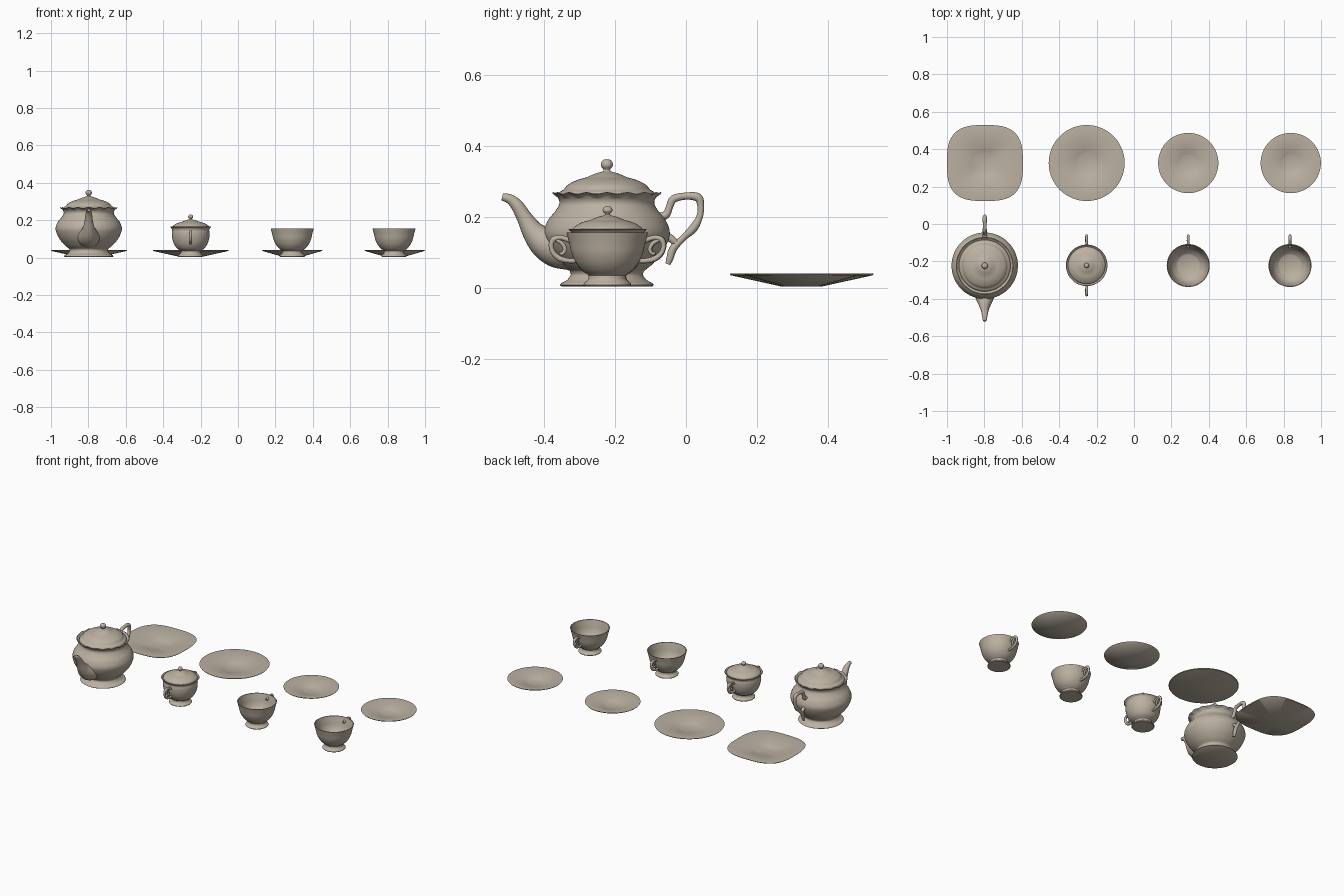
import bpy, bmesh, math
from mathutils import Vector

mat = bpy.data.materials.new("warm_grey_porcelain")
mat.diffuse_color = (0.50, 0.44, 0.36, 1)


def smooth_path(pts, n=5):
    """Catmull-Rom through the points (any dimension)."""
    p = [Vector(q) for q in pts]
    p = [2 * p[0] - p[1]] + p + [2 * p[-1] - p[-2]]
    out = []
    for i in range(1, len(p) - 2):
        a, b, c, d = p[i - 1:i + 3]
        for k in range(n):
            t = k / n
            out.append(0.5 * (2 * b + (c - a) * t + (2 * a - 5 * b + 4 * c - d) * t * t
                              + (3 * b - a - 3 * c + d) * t ** 3))
    return out + [p[-2]]


def build(name, rings, loc, angle=40):
    """Skin a list of rings, close both ends, shade smooth."""
    bm = bmesh.new()
    vs = [[bm.verts.new(co) for co in r] for r in rings]
    n = len(vs[0])
    for a, b in zip(vs, vs[1:]):
        for i in range(n):
            j = (i + 1) % n
            bm.faces.new((a[i], a[j], b[j], b[i]))
    bm.faces.new(vs[0][::-1])
    bm.faces.new(vs[-1])
    bmesh.ops.recalc_face_normals(bm, faces=bm.faces)
    me = bpy.data.meshes.new(name)
    bm.to_mesh(me)
    bm.free()
    me.materials.append(mat)
    ob = bpy.data.objects.new(name, me)
    ob.location = loc
    bpy.context.collection.objects.link(ob)
    bpy.ops.object.select_all(action='DESELECT')
    ob.select_set(True)
    bpy.context.view_layer.objects.active = ob
    bpy.ops.object.shade_smooth_by_angle(angle=math.radians(angle))
    return ob


def lathe(name, strips, loc, n=64, power=2, wave=None):
    """Turn (radius, z) strips; power > 2 squares the plan, wave scallops a rim."""
    prof = [q for s in strips for q in (smooth_path(s) if len(s) > 2 else map(Vector, s))]
    rings = []
    for r, z in prof:
        ring = []
        for i in range(n):
            a = 2 * math.pi * i / n
            c, s = math.cos(a), math.sin(a)
            k = (abs(c) ** power + abs(s) ** power) ** (-1 / power)
            w = 0
            if wave and abs(z - wave) < 0.012:
                w = 0.0025 * math.cos(16 * a)
            ring.append((max(r, 0.0005) * k * c, max(r, 0.0005) * k * s, z + w))
        rings.append(ring)
    return build(name, rings, loc)


def tube(name, pts, loc, flip=1, hollow=False, n=16):
    """Sweep along (y, z, radius) points in the yz plane."""
    p = smooth_path(pts, 6)
    rings = []

    def ring(q, t, r):
        nv = Vector((0, -t.y, t.x))
        rings.append([(r * math.cos(2 * math.pi * i / n),
                       flip * (q[0] + r * math.sin(2 * math.pi * i / n) * nv.y),
                       q[1] + r * math.sin(2 * math.pi * i / n) * nv.z) for i in range(n)])
    for i, q in enumerate(p):
        d = p[min(i + 1, len(p) - 1)] - p[max(i - 1, 0)]
        t = Vector((d[0], d[1])).normalized()
        ring(q, t, q[2])
    if hollow:  # open mouth
        ring(p[-1], t, p[-1][2] * 0.75)
        ring(p[-4], t, p[-4][2] * 0.6)
    return build(name, rings, loc, 50)


# Teapot
pot = (-0.798, -0.223, 0)
lathe("teapot_body", [
    [(0, 0.004), (0.128, 0.004)],
    [(0.132, 0.007), (0.128, 0.013), (0.112, 0.022), (0.102, 0.036), (0.104, 0.046)],
    [(0.106, 0.048), (0.130, 0.068), (0.158, 0.102), (0.175, 0.140), (0.176, 0.165),
     (0.164, 0.193), (0.146, 0.215), (0.134, 0.236), (0.138, 0.253), (0.154, 0.266)],
    [(0.150, 0.267), (0.134, 0.252)], [(0.120, 0.246), (0, 0.246)]], pot, 96, wave=0.265)
lathe("teapot_lid", [
    [(0, 0.248), (0.134, 0.250)],
    [(0.138, 0.258), (0.134, 0.268), (0.126, 0.274)],
    [(0.122, 0.276), (0.110, 0.290), (0.085, 0.303), (0.058, 0.311), (0.034, 0.321),
     (0.014, 0.327), (0.009, 0.332), (0.016, 0.342), (0.016, 0.352), (0.010, 0.360), (0, 0.362)]], pot)
tube("teapot_spout", [(0.10, 0.115, 0.066), (0.145, 0.118, 0.060), (0.178, 0.130, 0.046),
                      (0.207, 0.157, 0.032), (0.232, 0.197, 0.022), (0.252, 0.230, 0.018),
                      (0.272, 0.249, 0.014), (0.295, 0.256, 0.010)], pot, -1, True, 24)
tube("teapot_handle", [(0.150, 0.198, 0.013), (0.168, 0.207, 0.011), (0.176, 0.226, 0.010),
                       (0.188, 0.250, 0.011), (0.222, 0.258, 0.010), (0.255, 0.255, 0.012),
                       (0.264, 0.235, 0.010), (0.262, 0.202, 0.009), (0.244, 0.168, 0.012),
                       (0.215, 0.140, 0.009), (0.188, 0.112, 0.011), (0.178, 0.084, 0.010),
                       (0.172, 0.066, 0.007)], pot)
tube("teapot_handle_joint", [(0.160, 0.146, 0.011), (0.178, 0.140, 0.011), (0.198, 0.124, 0.009)], pot)


# Small curled handle shared by the cups and the sugar bowl
def small_handle(name, loc, flip=1):
    tube(name + "_handle", [(0.096, 0.128, 0.008), (0.114, 0.136, 0.007), (0.134, 0.141, 0.007),
                            (0.152, 0.136, 0.008), (0.159, 0.119, 0.007), (0.152, 0.097, 0.007),
                            (0.134, 0.082, 0.008), (0.110, 0.076, 0.007), (0.088, 0.076, 0.007)],
         loc, flip)
    tube(name + "_handle_curl", [(0.146, 0.136, 0.006), (0.128, 0.124, 0.006), (0.120, 0.108, 0.006),
                                 (0.127, 0.096, 0.005), (0.136, 0.098, 0.004)], loc, flip, n=12)


FOOT = [[(0, 0.004), (0.064, 0.004)],
        [(0.067, 0.007), (0.065, 0.013), (0.055, 0.022), (0.052, 0.034)]]

# Sugar bowl
bowl = (-0.253, -0.221, 0)
lathe("sugar_bowl", FOOT + [
    [(0.054, 0.036), (0.074, 0.050), (0.090, 0.074), (0.099, 0.104), (0.101, 0.130),
     (0.099, 0.146), (0.103, 0.157), (0.111, 0.164)],
    [(0.108, 0.165), (0.098, 0.156)], [(0.09, 0.153), (0, 0.153)]], bowl)
lathe("sugar_bowl_lid", [
    [(0, 0.154), (0.098, 0.156)],
    [(0.100, 0.161), (0.097, 0.168), (0.090, 0.174), (0.072, 0.184), (0.048, 0.191), (0.028, 0.199),
     (0.010, 0.204), (0.007, 0.208), (0.013, 0.215), (0.013, 0.222), (0.008, 0.228), (0, 0.230)]], bowl)
small_handle("sugar_bowl_back", bowl)
small_handle("sugar_bowl_front", bowl, -1)

# Cups
for name, x in (("left_cup", 0.290), ("right_cup", 0.834)):
    loc = (x, -0.222, 0)
    lathe(name, FOOT + [
        [(0.054, 0.036), (0.072, 0.050), (0.088, 0.070), (0.100, 0.096), (0.107, 0.125), (0.115, 0.156)],
        [(0.111, 0.156), (0.103, 0.125), (0.096, 0.098), (0.084, 0.074), (0.064, 0.054)],
        [(0.058, 0.050), (0, 0.050)]], loc)
    small_handle(name, loc)

# Plates: a squared one, a large round one and two saucers
for name, x, r, foot, power in (("square_plate", -0.797, 0.203, 0.060, 3.0),
                                ("large_plate", -0.253, 0.203, 0.060, 2),
                                ("left_saucer", 0.290, 0.161, 0.050, 2),
                                ("right_saucer", 0.838, 0.161, 0.050, 2)):
    lathe(name, [[(0, 0.004), (foot, 0.004)], [(r - 0.003, 0.035), (r, 0.039)],
                 [(r - 0.003, 0.040), (foot + 0.002, 0.012)],
                 [(foot - 0.006, 0.009), (0, 0.009)]], (x, 0.326, 0), 96, power)
